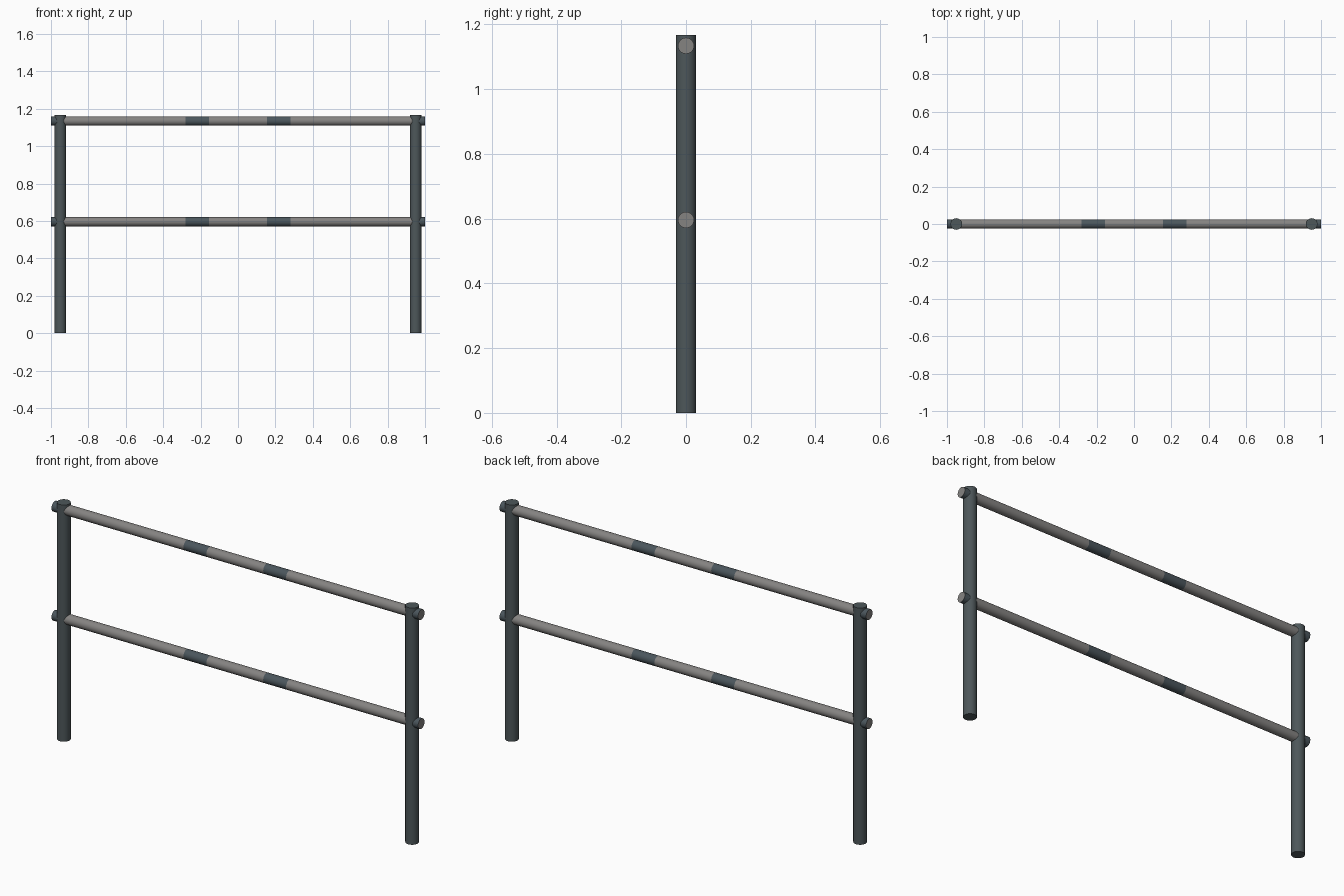
import bpy
import math

if "Cube" in bpy.data.objects:
    bpy.data.objects.remove(bpy.data.objects["Cube"], do_unlink=True)


def make_material(name, rgb):
    mat = bpy.data.materials.new(name)
    mat.use_nodes = True
    color = (*rgb, 1.0)
    mat.diffuse_color = color
    mat.node_tree.nodes["Principled BSDF"].inputs["Base Color"].default_value = color
    return mat


post_paint = make_material("dark grey post", (0.075, 0.095, 0.102))
rail_paint = make_material("warm grey rail", (0.235, 0.228, 0.222))
band_paint = make_material("slate band", (0.07, 0.093, 0.108))

POST_X = 0.95
POST_R, POST_H = 0.031, 1.167
RAIL_R = 0.025
RAIL_HEIGHTS = {"lower": 0.596, "upper": 1.134}
# Rail sections from the middle outwards: inner end, outer end, paint
SECTIONS = [
    ("band", 0.155, 0.28, band_paint),
    ("outer_tube", 0.28, POST_X, rail_paint),
    ("end_stub", POST_X, 1.0, band_paint),
]


def cylinder(name, radius, length, location, mat, along_x=False, caps="NGON"):
    rotation = (0, math.pi / 2, 0) if along_x else (0, 0, 0)
    bpy.ops.mesh.primitive_cylinder_add(
        vertices=24, radius=radius, depth=length, end_fill_type=caps,
        location=location, rotation=rotation)
    obj = bpy.context.object
    obj.name = name
    obj.data.materials.append(mat)
    bpy.ops.object.shade_smooth_by_angle(angle=math.radians(35))
    return obj


# Upright posts
for side, sign in (("left", 1), ("right", -1)):
    cylinder(f"{side}_post", POST_R, POST_H, (sign * POST_X, 0, POST_H / 2), post_paint)

# Horizontal rails, made of joined tube sections
for level, z in RAIL_HEIGHTS.items():
    inner = SECTIONS[0][1]
    cylinder(f"{level}_rail_middle", RAIL_R, 2 * inner, (0, 0, z), rail_paint, True, "NOTHING")
    for side, sign in (("left", 1), ("right", -1)):
        for part, start, end, mat in SECTIONS:
            is_stub = part == "end_stub"
            tube = cylinder(f"{level}_rail_{side}_{part}", RAIL_R, end - start,
                            (sign * (start + end) / 2, 0, z), mat, True,
                            "NGON" if is_stub else "NOTHING")
            # Grey disc closing the open end of the rail
            if is_stub:
                tube.data.materials.append(rail_paint)
                for face in tube.data.polygons:
                    if face.normal.z * sign > 0.9:
                        face.material_index = 1
